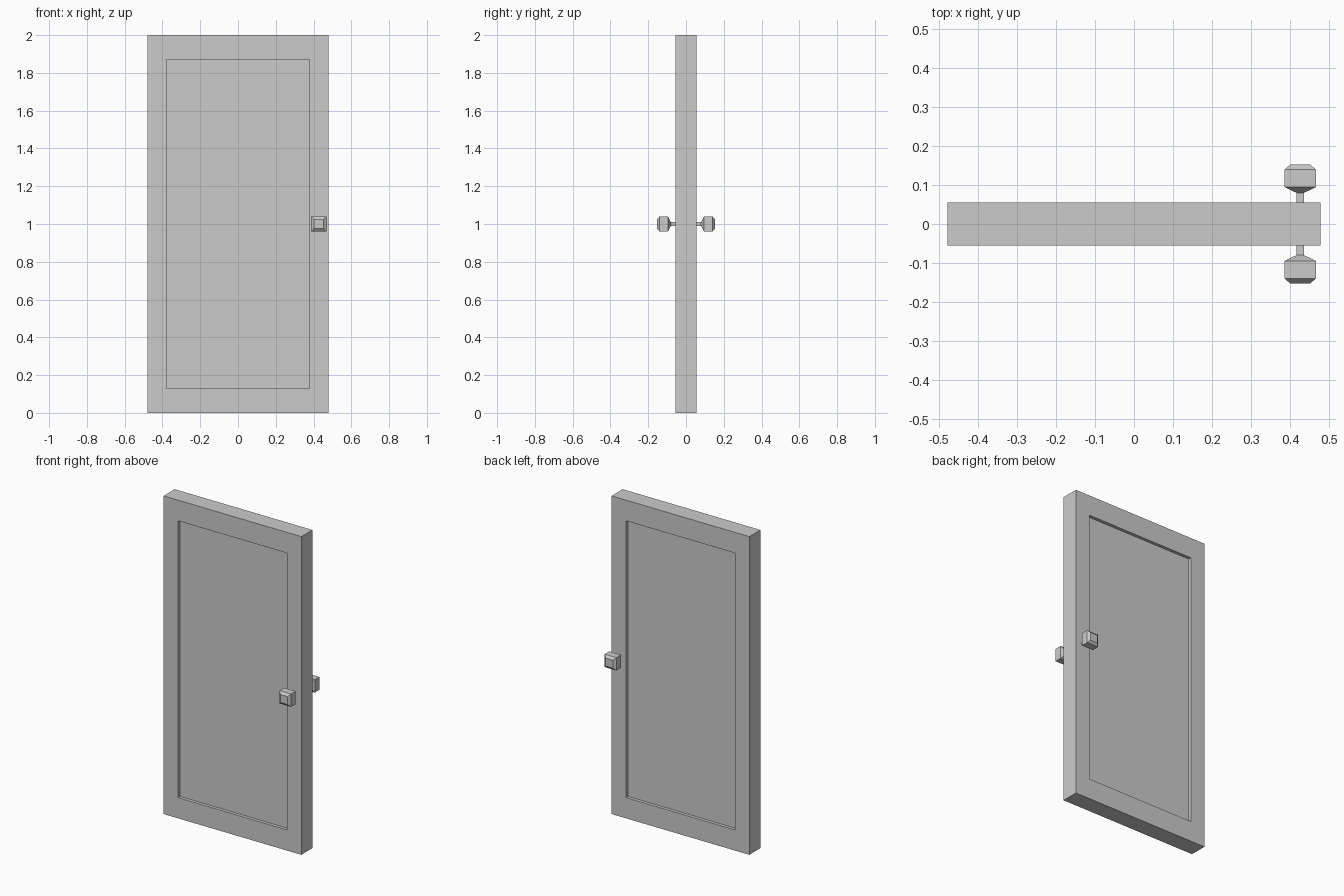
import bpy, bmesh

if "Cube" in bpy.data.objects:
    bpy.data.objects.remove(bpy.data.objects["Cube"])

HALF_W, HALF_T, HEIGHT = 0.479, 0.055, 2.0
PANEL_HALF_W, RAIL, RECESS = 0.379, 0.13, 0.02
KNOB_X, KNOB_Z = 0.427, 1.0


def make_object(name, bm):
    bmesh.ops.recalc_face_normals(bm, faces=bm.faces)
    mesh = bpy.data.meshes.new(name)
    bm.to_mesh(mesh)
    bm.free()
    obj = bpy.data.objects.new(name, mesh)
    bpy.context.collection.objects.link(obj)
    return obj


def rect(bm, x, y, z, hx, hz):
    return [bm.verts.new((x + sx * hx, y, z + sz * hz))
            for sx, sz in ((-1, -1), (1, -1), (1, 1), (-1, 1))]


def loft(bm, x, z, sections):
    """Skin rectangular sections (y, half width, half height), capped at both ends."""
    rings = [rect(bm, x, y, z, hx, hz) for y, hx, hz in sections]
    for a, b in zip(rings, rings[1:]):
        for i in range(4):
            j = (i + 1) % 4
            bm.faces.new((a[i], a[j], b[j], b[i]))
    bm.faces.new(rings[0])
    bm.faces.new(rings[-1])


# Door slab with a sunken panel on both faces
outer_hz, panel_hz = HEIGHT / 2, HEIGHT / 2 - RAIL
front = [(-HALF_T + RECESS, PANEL_HALF_W, panel_hz),
         (-HALF_T, PANEL_HALF_W, panel_hz),
         (-HALF_T, HALF_W, outer_hz)]
back = [(-y, hx, hz) for y, hx, hz in reversed(front)]
bm = bmesh.new()
loft(bm, 0, HEIGHT / 2, front + back)
make_object("door_slab", bm)

# Square knobs: stem, flared back, body and tapered cap
profile = [(HALF_T - 0.01, 0.0095), (0.08, 0.0095), (0.095, 0.0405),
           (0.14, 0.0405), (0.153, 0.025)]
for name, side in (("front_knob", -1), ("back_knob", 1)):
    bm = bmesh.new()
    loft(bm, KNOB_X, KNOB_Z, [(side * y, r, r) for y, r in profile])
    make_object(name, bm)
